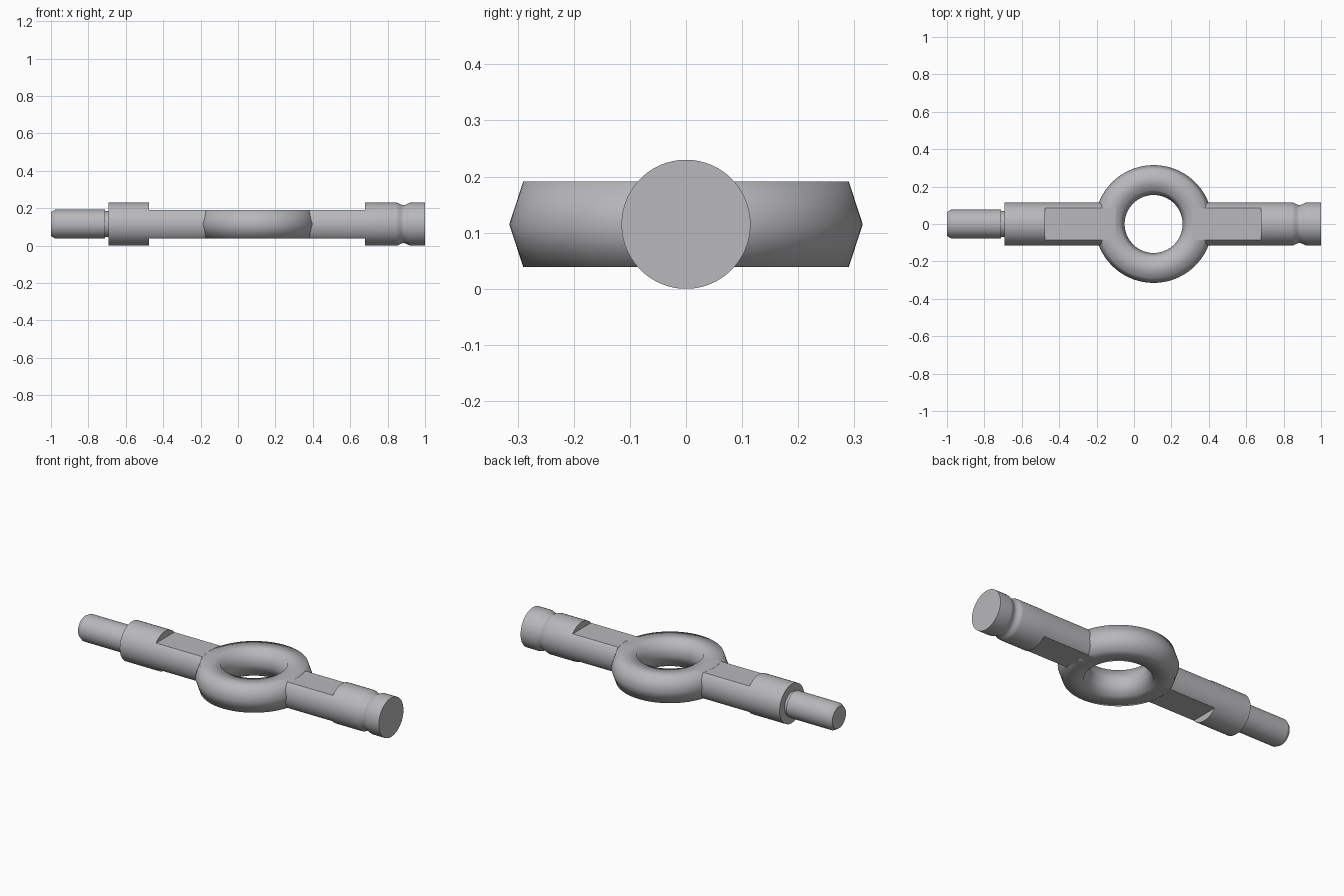
import bpy, bmesh, math

if "Cube" in bpy.data.objects:
    bpy.data.objects.remove(bpy.data.objects["Cube"])

AXIS_Z = 0.115     # height of the shaft axis
R = 0.115          # shaft radius
FLAT = 0.0765      # half thickness between the flats
RING_X = 0.105     # centre of the eye

steel = bpy.data.materials.new("steel_grey")
steel.diffuse_color = (0.48, 0.48, 0.50, 1)
steel.use_nodes = True
steel.node_tree.nodes["Principled BSDF"].inputs["Base Color"].default_value = steel.diffuse_color


def finish(bm, name, angle):
    bmesh.ops.remove_doubles(bm, verts=bm.verts, dist=1e-5)
    bmesh.ops.recalc_face_normals(bm, faces=bm.faces)
    mesh = bpy.data.meshes.new(name)
    bm.to_mesh(mesh)
    bm.free()
    mesh.materials.append(steel)
    ob = bpy.data.objects.new(name, mesh)
    bpy.context.collection.objects.link(ob)
    bpy.ops.object.select_all(action='DESELECT')
    ob.select_set(True)
    bpy.context.view_layer.objects.active = ob
    bpy.ops.object.shade_smooth_by_angle(angle=math.radians(angle))
    return ob


def shaft(name, stations, n=72):
    """Turned bar along x; each station is (x, radius, flattened)."""
    bm = bmesh.new()
    rings = []
    for x, r, flat in stations:
        ring = []
        for i in range(n):
            a = 2 * math.pi * (i + 0.5) / n
            y, z = r * math.cos(a), r * math.sin(a)
            if flat:
                z = max(-FLAT, min(FLAT, z))
            ring.append(bm.verts.new((x, y, z + AXIS_Z)))
        rings.append(ring)
    for a, b in zip(rings, rings[1:]):
        for i in range(n):
            j = (i + 1) % n
            bm.faces.new((a[i], a[j], b[j], b[i]))
    bm.faces.new(rings[0])
    bm.faces.new(rings[-1])
    return finish(bm, name, 30)


# Left shaft: chamfered pin, narrow neck, round collar, flattened bar
shaft("pin_shaft", [
    (-1.0, 0.064, False), (-0.978, 0.077, False), (-0.71, 0.077, False),
    (-0.71, 0.069, False), (-0.692, 0.069, False), (-0.692, R, False),
    (-0.475, R, False), (-0.475, R, True), (-0.10, R, True)])

# Right shaft: flattened bar, round collar, rounded groove, end knob
groove = [(0.845 + 0.08 * i / 10,
           R - 0.0135 * math.sin(math.pi * i / 10) ** 2, False)
          for i in range(11)]
shaft("knob_shaft", [(0.31, R, True), (0.68, R, True), (0.68, R, False)]
      + groove + [(1.0, R, False)])

# Eye ring with a six-sided cross-section, shaded round
section = [(0.315, 0), (0.29, FLAT), (0.18, FLAT),
           (0.155, 0), (0.18, -FLAT), (0.29, -FLAT)]
bm = bmesh.new()
N = 72
loops = []
for i in range(N):
    a = 2 * math.pi * i / N
    loops.append([bm.verts.new((RING_X + r * math.cos(a), r * math.sin(a), AXIS_Z + z))
                  for r, z in section])
for i in range(N):
    a, b = loops[i], loops[(i + 1) % N]
    for k in range(6):
        m = (k + 1) % 6
        bm.faces.new((a[k], b[k], b[m], a[m]))
finish(bm, "eye_ring", 80)
